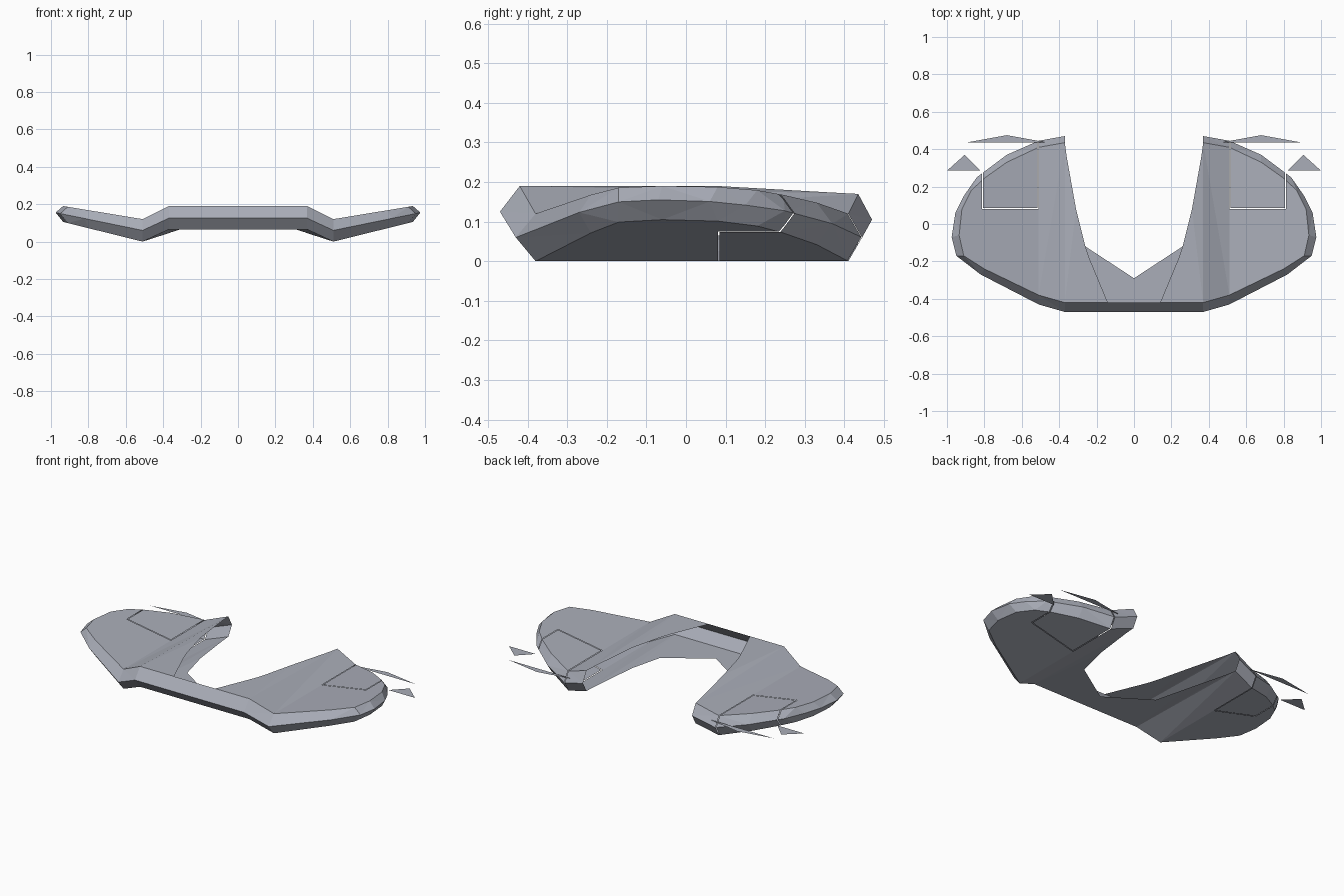
import bpy
import bmesh

cube = bpy.data.objects.get("Cube")
if cube:
    bpy.data.objects.remove(cube, do_unlink=True)

# Single hull colour
COLOUR = (0.40, 0.42, 0.48, 1.0)
grey = bpy.data.materials.new("hull grey")
grey.diffuse_color = COLOUR
grey.use_nodes = True
grey.node_tree.nodes["Principled BSDF"].inputs["Base Color"].default_value = COLOUR

# Half outline from front centre round the lobe to the rear tip
RIM = [(0, -.47), (.37, -.47), (.51, -.43), (.82, -.27), (.95, -.17), (.975, -.07),
       (.955, .06), (.91, .15), (.84, .25), (.68, .37), (.51, .445), (.37, .47)]
EDGE = [(0, -.42), (.37, -.42), (.51, -.38), (.80, -.24), (.91, -.17), (.935, -.06),
        (.92, .08), (.87, .18), (.80, .245), (.68, .33), (.51, .41), (.37, .435)]
# Inner edges of the two sheets, from the front towards the rear tip
ARM = [(.26, -.12), (.31, .08), (.36, .36)]
TOP_INNER = [(.14, -.42), (.24, -.18)] + ARM
BOTTOM_INNER = [(0, -.29)] + ARM


def height(x, y, flat, valley, end, reach):
    """Gull-wing height: flat centre, valley, rising lobe; tips droop."""
    if x <= .37:
        return flat - .02 * max(0, min(1, (y - .08) / .35))
    if x <= .51:
        return flat + (valley - flat) * (x - .37) / .14
    return valley + (end - valley) * (x - .51) / (reach - .51)


TOP = (.19, .12, .19, .935)
MID = (.125, .06, .155, .975)
LOW = (.065, 0, .105, .935)


def finish(bm, name):
    mesh = bpy.data.meshes.new(name)
    bm.to_mesh(mesh)
    bm.free()
    mesh.materials.append(grey)
    obj = bpy.data.objects.new(name, mesh)
    bpy.context.collection.objects.link(obj)
    mirror = obj.modifiers.new("mirror", "MIRROR")
    mirror.merge_threshold = .0005
    return obj


# Hull shell, open along the inner side
bm = bmesh.new()


def ring(points, level):
    return [bm.verts.new((x, y, height(x, y, *level))) for x, y in points]


top, mid, low = ring(EDGE, TOP), ring(RIM, MID), ring(EDGE, LOW)
for upper, lower in ((top, mid), (mid, low)):
    for i in range(len(RIM) - 1):
        bm.faces.new((upper[i], lower[i], lower[i + 1], upper[i + 1]))


def sheet(edge, inner):
    """Lobe panel, sloping shoulder and a fan to the inner edge."""
    bm.faces.new(edge[2:11])
    bm.faces.new((edge[1], edge[2], edge[10], edge[11]))
    for a, b in zip(inner, inner[1:] + [edge[11]]):
        bm.faces.new((edge[1], b, a))


top_inner, low_inner = ring(TOP_INNER, TOP), ring(BOTTOM_INNER, LOW)
sheet(top, top_inner)
sheet(low, low_inner)
bm.faces.new((low[0], low[1], low_inner[0]))

bmesh.ops.triangulate(bm, faces=bm.faces[:])
bmesh.ops.recalc_face_normals(bm, faces=bm.faces[:])
if max(bm.faces, key=lambda f: f.calc_center_median().z).normal.z < 0:
    bmesh.ops.reverse_faces(bm, faces=bm.faces[:])

# Thin slits around the rear flap
W = .002
X0, X1, Y0 = .513, .81, .083
for axis, value in ((0, X0), (0, X1), (1, Y0)):
    for side in (-W, W):
        co, no = [0, 0, 0], [0, 0, 0]
        co[axis], no[axis] = value + side, 1
        bmesh.ops.bisect_plane(bm, geom=bm.verts[:] + bm.edges[:] + bm.faces[:],
                               plane_co=co, plane_no=no, dist=1e-6)


def in_slit(face):
    c = face.calc_center_median()
    across = (abs(c.x - X0) < W or abs(c.x - X1) < W) and c.y > Y0 - W
    return across or (abs(c.y - Y0) < W and X0 < c.x < X1)


bmesh.ops.delete(bm, geom=[f for f in bm.faces if in_slit(f)], context="FACES")
finish(bm, "hull_shell")

# Flat triangular fins off the rear edge
FINS = {"rear_fin": ((.46, .435), (.90, .435), (.68, .475)),
        "side_fin": ((.82, .285), (1.0, .285), (.905, .37))}
for name, corners in FINS.items():
    bm = bmesh.new()
    bm.faces.new([bm.verts.new((x, y, .094)) for x, y in corners])
    finish(bm, name)
